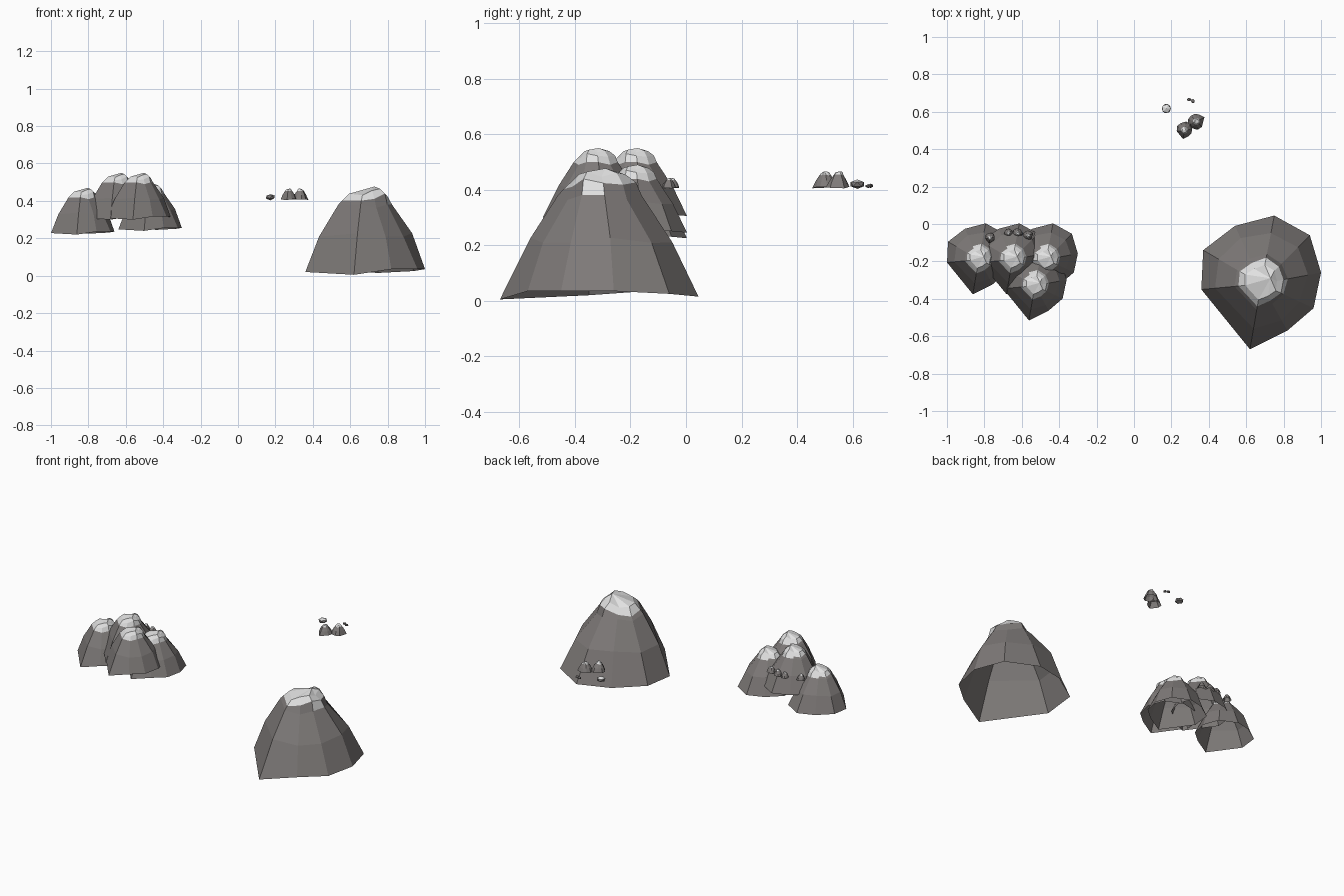
import bpy, bmesh
from math import sin, cos
from mathutils import Vector, Matrix

cube = bpy.data.objects.get("Cube")
if cube:
    bpy.data.objects.remove(cube)


def material(name, color):
    mat = bpy.data.materials.new(name)
    mat.use_nodes = True
    mat.diffuse_color = color
    mat.node_tree.nodes["Principled BSDF"].inputs["Base Color"].default_value = color
    return mat


ROCK = material("rock grey", (0.21, 0.195, 0.19, 1))
SNOW = material("snow white", (0.75, 0.75, 0.75, 1))

# Foot outline of a mountain, relative to its summit axis
FOOT = [(-0.06, -0.35, 0.0), (0.14, -0.25, 0.03), (0.28, -0.13, 0.03),
        (0.32, 0.06, 0.03), (0.26, 0.26, 0.02), (0.07, 0.365, 0.01),
        (-0.14, 0.31, 0.02), (-0.31, 0.18, 0.03), (-0.32, -0.03, 0.015)]
# Rings above the foot: width factor, height, pull to the front
RINGS = [(0.76, 0.21, 0.0), (0.43, 0.37, 0.0), (0.37, 0.405, 0.0), (0.27, 0.44, 0.0)]


def finish(name, bm):
    mesh = bpy.data.meshes.new(name)
    bm.to_mesh(mesh)
    bm.free()
    mesh.materials.append(ROCK)
    mesh.materials.append(SNOW)
    obj = bpy.data.objects.new(name, mesh)
    bpy.context.collection.objects.link(obj)


def mountain(name, location, scale, turn=0.0, snow_line=0.4):
    """Hollow faceted mountain with a tilted snow cap."""
    bm = bmesh.new()
    rings = [[bm.verts.new(p) for p in FOOT]]
    for level, (width, height, pull) in enumerate(RINGS):
        ring = []
        for i, (x, y, z) in enumerate(FOOT):
            # uneven facets, cap rising towards +x
            w = width * (1 + 0.04 * sin(2.4 * i + level))
            if i == 0:
                w *= 0.9
            tilt = 0.16 * x * w if level > 1 else 0
            wobble = 0.012 * cos(2.1 * i + level)
            ring.append(bm.verts.new((x * w, y * w + pull, height + tilt + wobble)))
        rings.append(ring)
    peak = bm.verts.new((0.05, 0.03, 0.472))
    n = len(FOOT)
    for low, high in zip(rings, rings[1:]):
        for i in range(n):
            j = (i + 1) % n
            bm.faces.new((low[i], low[j], high[j], high[i]))
    for i in range(n):
        bm.faces.new((rings[-1][i], rings[-1][(i + 1) % n], peak))
    # snow lies on the faces above the snow line
    for face in bm.faces:
        face.material_index = int(face.calc_center_median().z > snow_line)
    bm.transform(Matrix.Translation(location) @ Matrix.Rotation(turn, 4, "Z")
                 @ Matrix.Scale(scale, 4))
    finish(name, bm)


def boulder(name, location, size, snowy):
    """Small flattened stone, with snow on top if snowy."""
    bm = bmesh.new()
    bmesh.ops.create_icosphere(bm, subdivisions=1, radius=1)
    for face in bm.faces:
        face.material_index = int(snowy and face.normal.z > 0.3)
    bm.transform(Matrix.Translation(location) @ Matrix.Diagonal((*size, 1)))
    finish(name, bm)


# Large lone mountain
mountain("large_mountain", (0.68, -0.32, 0.005), 1.0)

# Cluster of four mountains
for label, place in {"left": (-0.83, -0.19, 0.22), "front": (-0.53, -0.33, 0.3),
                     "back": (-0.65, -0.19, 0.3), "right": (-0.47, -0.19, 0.24)}.items():
    mountain(label + "_cluster_mountain", place, 0.53, snow_line=0.38)

# Little peaks on the back slope of the cluster
for i, (x, y, size) in enumerate([(-0.77, -0.075, 0.08), (-0.67, -0.05, 0.07),
                                  (-0.62, -0.05, 0.08), (-0.565, -0.06, 0.08)]):
    mountain(f"slope_peak_{i + 1}", (x, y, 0.405), size, 0.7 * i, 0.36)

# Distant pair of hills
mountain("distant_hill_left", (0.27, 0.5, 0.405), 0.13, snow_line=0.34)
mountain("distant_hill_right", (0.335, 0.55, 0.405), 0.13, 2.2, 0.34)

# Distant stones
boulder("distant_boulder", (0.173, 0.617, 0.42), (0.027, 0.028, 0.017), True)
boulder("pebble_left", (0.295, 0.665, 0.414), (0.013, 0.01, 0.008), False)
boulder("pebble_right", (0.315, 0.657, 0.413), (0.011, 0.012, 0.007), False)
